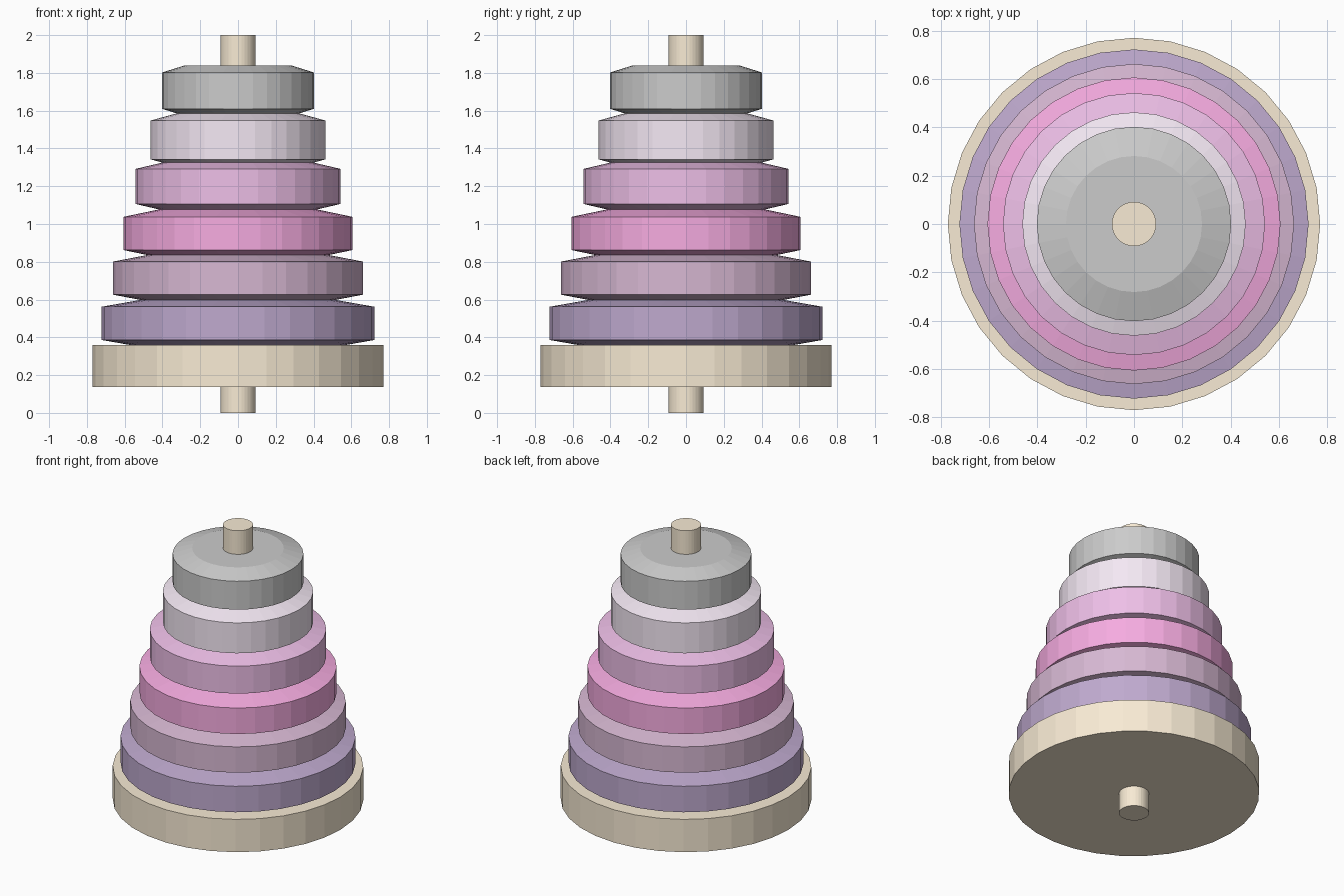
import bpy, bmesh
from math import sin, cos, pi

if "Cube" in bpy.data.objects:
    bpy.data.objects.remove(bpy.data.objects["Cube"])

SIDES = 32


def material(name, rgb):
    mat = bpy.data.materials.new(name)
    mat.diffuse_color = (*rgb, 1)
    mat.use_nodes = True
    mat.node_tree.nodes["Principled BSDF"].inputs["Base Color"].default_value = mat.diffuse_color
    return mat


def lathe(name, profile, mat=None):
    """Solid of revolution from (radius, z) points, capped at both ends."""
    bm = bmesh.new()
    loops = [[bm.verts.new((r * cos(2 * pi * i / SIDES), r * sin(2 * pi * i / SIDES), z))
              for i in range(SIDES)] for r, z in profile]
    for low, high in zip(loops, loops[1:]):
        for i in range(SIDES):
            j = (i + 1) % SIDES
            bm.faces.new((low[i], low[j], high[j], high[i]))
    bm.faces.new(loops[0][::-1])
    bm.faces.new(loops[-1])
    mesh = bpy.data.meshes.new(name)
    bm.to_mesh(mesh)
    bm.free()
    if mat:
        mesh.materials.append(mat)
    obj = bpy.data.objects.new(name, mesh)
    bpy.context.collection.objects.link(obj)
    return obj


# Wooden pole and base disc
wood = material("wood", (0.94, 0.83, 0.66))
lathe("pole", [(0.092, 0), (0.092, 2)], wood)
lathe("base", [(0.77, 0.138), (0.77, 0.36)], wood)

# Stacked rings: name, radius, side bottom, side top, colour
rings = [
    ("purple_ring", 0.722, 0.386, 0.562, (0.52, 0.40, 0.62)),
    ("mauve_ring", 0.662, 0.626, 0.801, (0.68, 0.48, 0.65)),
    ("pink_ring", 0.606, 0.862, 1.038, (0.92, 0.41, 0.75)),
    ("orchid_ring", 0.542, 1.106, 1.292, (0.85, 0.52, 0.80)),
    ("lilac_ring", 0.462, 1.342, 1.548, (0.91, 0.81, 0.91)),
    ("grey_ring", 0.402, 1.61, 1.802, None),
]
for name, r, z0, z1, rgb in rings:
    profile = [(0.7 * r, z0 - 0.038), (r, z0), (r, z1), (0.7 * r, z1 + 0.038)]
    lathe(name, profile, material(name, rgb) if rgb else None)
